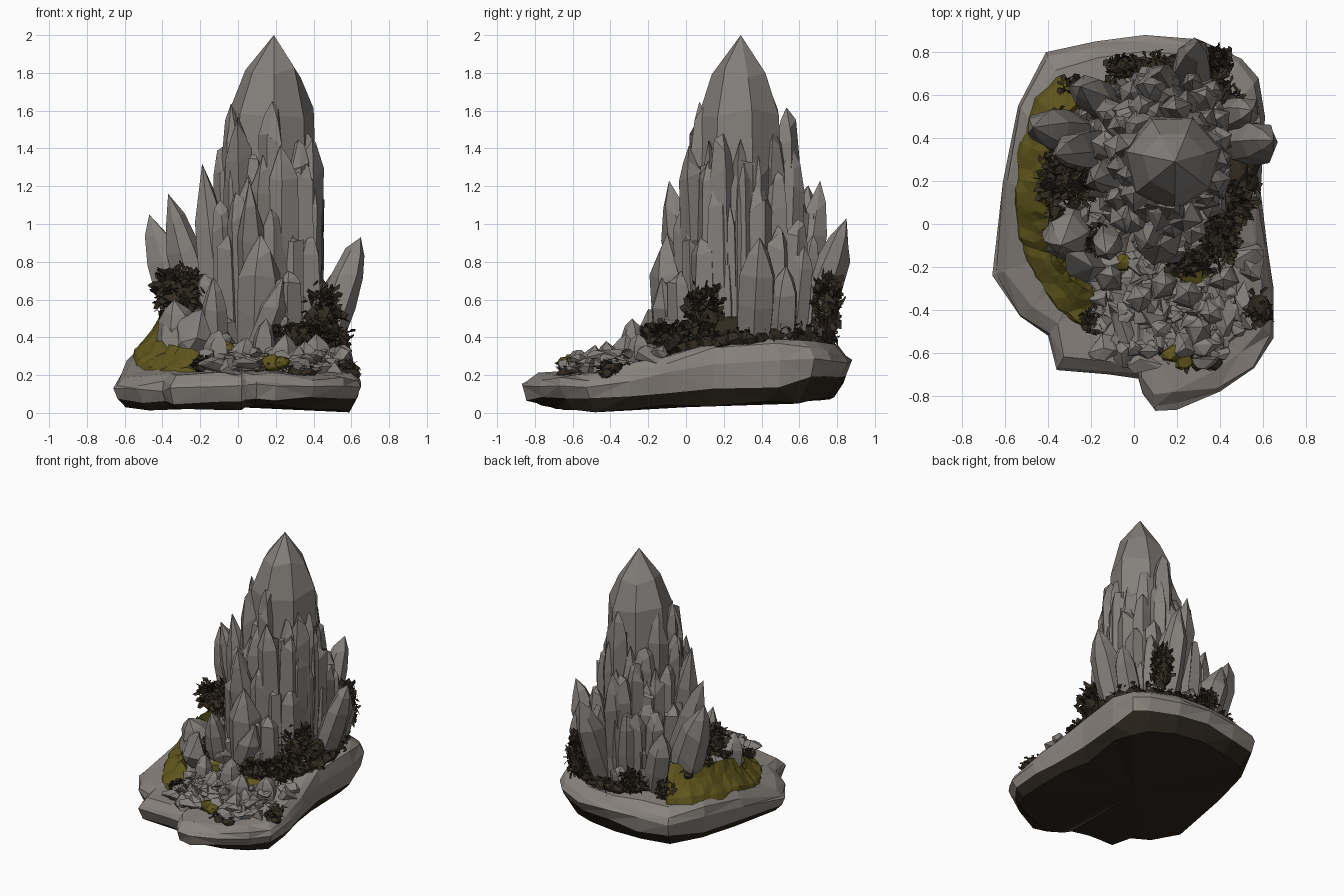
import bpy, bmesh, math, random
from mathutils import Vector, Matrix

rng = random.Random(7)
if "Cube" in bpy.data.objects:
    bpy.data.objects.remove(bpy.data.objects["Cube"])


def material(name, rgb):
    m = bpy.data.materials.new(name)
    m.use_nodes = True
    m.diffuse_color = (*rgb, 1)
    m.node_tree.nodes["Principled BSDF"].inputs["Base Color"].default_value = (*rgb, 1)
    return m


CRYSTAL = material("grey crystal", (0.23, 0.213, 0.198))
ROCK = material("warm grey rock", (0.25, 0.225, 0.205))
EARTH = material("dark earth", (0.024, 0.018, 0.011))
BUSH = material("dark brown foliage", (0.033, 0.024, 0.015))
MOSS = material("olive moss", (0.12, 0.097, 0.012))


def finish(name, bm, *mats):
    bmesh.ops.recalc_face_normals(bm, faces=bm.faces)
    me = bpy.data.meshes.new(name)
    bm.to_mesh(me)
    bm.free()
    for m in mats:
        me.materials.append(m)
    ob = bpy.data.objects.new(name, me)
    bpy.context.collection.objects.link(ob)


def lerp_table(v, table):
    for (a, p), (b, q) in zip(table, table[1:]):
        if v <= b:
            return p + (q - p) * max(0, (v - a) / (b - a))
    return table[-1][1]


def ground(x, y):
    z = lerp_table(y, [(-0.87, 0.2), (-0.5, 0.21), (-0.2, 0.27), (0.1, 0.36), (0.55, 0.41), (0.9, 0.33)])
    return z + 0.25 * min(0, x + 0.3)


def on_ground(x, y, lift=0.0):
    return Vector((x, y, ground(x, y) + lift))


def jit(a):
    return rng.uniform(-a, a)


def bridge(bm, a, b, mat=0):
    n = len(a)
    for i in range(n):
        f = bm.faces.new((a[i], a[(i + 1) % n], b[(i + 1) % n], b[i]))
        f.material_index = mat


# Base slab: outline rings stacked from the earthy underside to the top
outline = [(-0.41, 0.8), (-0.18, 0.85), (0.05, 0.88), (0.3, 0.86), (0.5, 0.77), (0.58, 0.68), (0.61, 0.5),
           (0.59, 0.15), (0.62, -0.1), (0.65, -0.3), (0.65, -0.53), (0.56, -0.67), (0.4, -0.78),
           (0.2, -0.865), (0.1, -0.87), (0.04, -0.79), (0.02, -0.72), (-0.12, -0.7), (-0.36, -0.68),
           (-0.4, -0.52), (-0.53, -0.43), (-0.66, -0.24), (-0.61, 0.2), (-0.54, 0.55)]


def underside(x, y):
    return lerp_table(y, [(-0.8, 0.04), (-0.5, 0.014), (-0.2, 0.025), (0.3, 0.05), (0.6, 0.06), (0.88, 0.1)])


def earth_line(x, y):
    z = lerp_table(y, [(-0.85, 0.07), (-0.3, 0.075), (0.0, 0.12), (0.5, 0.14), (0.65, 0.19)])
    return z - (0.02 if x < 0 else 0)


levels = [(0.89, underside), (0.965, earth_line),
          (1.0, lambda x, y: 0.45 * earth_line(x, y) + 0.55 * ground(x, y)),
          (0.98, lambda x, y: ground(x, y) - 0.03), (0.9, ground), (0.5, ground)]
bm = bmesh.new()
rings = []
for s, height in levels:
    ring = []
    for x, y in outline:
        k = s + (jit(0.018) if s < 1 else 0)
        ring.append(bm.verts.new((x * k, y * k, height(x * k, y * k) + jit(0.013))))
    rings.append(ring)
for i in range(len(rings) - 1):
    bridge(bm, rings[i], rings[i + 1], 1 if i == 0 else 0)
for ring, z, mat in ((rings[0], 0.03, 1), (rings[-1], ground(0, 0), 0)):
    c = bm.verts.new((0, 0, z))
    for i in range(len(ring)):
        bm.faces.new((ring[i], ring[(i + 1) % len(ring)], c)).material_index = mat
bmesh.ops.triangulate(bm, faces=bm.faces)
finish("base_slab", bm, ROCK, EARTH)


# A crystal is a faceted shaft with a shoulder and an off-centre point
def crystal(bm, base, tip, r, sides=6, shoulder=0.72, rough=0.12, crown=0.56):
    base, tip = Vector(base), Vector(tip)
    axis = tip - base
    rot = axis.to_track_quat('Z', 'Y').to_matrix()
    turn = rng.uniform(0, math.tau)
    wob = [1 + jit(rough) for _ in range(sides)]
    prev = None
    for t, k in ((0, 0.9), (shoulder * 0.6, 1.0), (shoulder, 0.9), ((1 + shoulder) / 2, crown)):
        ring = []
        for i in range(sides):
            a = turn + math.tau * i / sides
            rad = r * k * wob[i] * (1 + jit(rough * 0.4))
            tt = t + (jit(rough * 0.3) if t else 0)
            ring.append(bm.verts.new(base + axis * tt + rot @ Vector((math.cos(a) * rad, math.sin(a) * rad, 0))))
        if prev:
            bridge(bm, prev, ring)
        prev = ring
    apex = bm.verts.new(tip)
    for i in range(sides):
        bm.faces.new((prev[i], prev[(i + 1) % sides], apex))


bm = bmesh.new()
crystal(bm, (0.16, 0.3, 0.25), (0.19, 0.29, 2.0), 0.245, 7, 0.77, 0.06, 0.6)
finish("main_crystal", bm, CRYSTAL)

# Tiers of shards hugging the main crystal, tight on the left, with a gap for the left bush
tiers = [("upper_shards", 13, 0.19, (0.2, 0.24), (1.36, 1.68), (0.065, 0.09)),
         ("second_shards", 15, 0.23, (0.24, 0.3), (1.12, 1.45), (0.065, 0.09)),
         ("middle_shards", 17, 0.28, (0.29, 0.36), (0.9, 1.25), (0.06, 0.095)),
         ("lower_shards", 20, 0.32, (0.34, 0.4), (0.6, 0.98), (0.055, 0.085)),
         ("short_shards", 18, 0.35, (0.36, 0.43), (0.48, 0.72), (0.04, 0.065))]
for name, count, foot, reach, tops, width in tiers:
    bm = bmesh.new()
    for i in range(count):
        a = math.tau * (i + jit(0.3)) / count
        d = rng.uniform(*reach)
        c, s = math.cos(a) * 0.95, math.sin(a)
        x, y = min(0.17 + c * d, 0.39), 0.3 + s * d
        if tops[1] < 1 and x > 0.27 and y < 0.2:
            continue
        crystal(bm, (min(0.17 + c * foot, 0.36), 0.3 + s * foot, 0.3), (x, y, rng.uniform(*tops)),
                rng.uniform(*width), 5, 0.84, 0.2)
    finish(name, bm, CRYSTAL)

# Large leaning crystals around the foot: base, tip, radius
leaning = {
    "left_crystal": ((0.44, 0.36), (0.65, 0.39, 0.93), 0.1),
    "left_rear_crystal": ((0.42, 0.5), (0.55, 0.53, 0.78), 0.09),
    "right_crystal": ((-0.22, 0.4), (-0.47, 0.45, 1.05), 0.11),
    "right_tall_crystal": ((-0.1, 0.35), (-0.37, 0.32, 1.16), 0.1),
    "right_inner_crystal": ((-0.06, 0.25), (-0.19, 0.2, 1.32), 0.09),
    "right_rear_crystal": ((-0.12, 0.55), (-0.25, 0.64, 0.85), 0.1),
    "back_crystal": ((0.25, 0.6), (0.3, 0.85, 1.03), 0.1),
    "back_tall_crystal": ((0.15, 0.55), (0.12, 0.71, 1.23), 0.1),
    "front_crystal": ((0.11, -0.02), (0.12, -0.1, 0.95), 0.12),
    "front_stub": ((0.04, -0.07), (0.24, -0.13, 0.72), 0.1),
    "front_tall_crystal": ((0.1, 0.08), (0.06, -0.09, 1.23), 0.1),
    "front_right_crystal": ((-0.12, -0.04), (-0.13, -0.14, 0.72), 0.08),
    "side_rock": ((-0.29, 0.03), (-0.34, -0.1, 0.6), 0.12),
}
for name, ((x, y), tip, r) in leaning.items():
    bm = bmesh.new()
    crystal(bm, on_ground(x, y, -0.08), tip, r, 6, 0.68, 0.15)
    finish(name, bm, CRYSTAL)


# Angular chunk: convex hull of scattered points on an ellipsoid
def chunk(bm, centre, size, points=10):
    spin = Matrix.Rotation(rng.uniform(-0.4, 0.4), 3, 'Z')
    verts = []
    for _ in range(points):
        v = Vector((rng.gauss(0, 1), rng.gauss(0, 1), rng.gauss(0, 1))).normalized()
        verts.append(bm.verts.new(Vector(centre) + spin @ (v * Vector(size))))
    bmesh.ops.convex_hull(bm, input=verts)


# Rubble field at the front and around the foot
bm = bmesh.new()
for _ in range(170):
    x, y = rng.uniform(-0.2, 0.52), rng.uniform(-0.66, -0.1)
    if math.hypot((x - 0.15) / 0.37, (y + 0.37) / 0.31) < 1:
        s, t = rng.uniform(0.035, 0.075), rng.uniform(0.7, 1.4)
        chunk(bm, on_ground(x, y, rng.uniform(0.01, 0.08)), (s * t, s / t, s * rng.uniform(0.4, 0.7)))
for x, y, h in ((0.13, -0.28, 0.5), (0.25, -0.33, 0.42), (0.02, -0.35, 0.4), (0.38, -0.4, 0.38),
                (0.3, -0.5, 0.36), (-0.12, -0.25, 0.44), (0.42, -0.25, 0.42)):
    crystal(bm, on_ground(x, y, -0.02), (x + jit(0.03), y + jit(0.03), h), 0.07, 5, 0.6, 0.2)
for x, y in ((-0.14, -0.58), (-0.02, -0.61), (0.56, -0.2), (0.52, -0.15)):
    chunk(bm, on_ground(x, y, 0.03), (0.09, 0.07, 0.06), 12)
finish("front_rubble", bm, CRYSTAL)

bm = bmesh.new()
chunk(bm, (-0.23, -0.18, 0.42), (0.12, 0.09, 0.14), 16)
chunk(bm, (-0.33, -0.1, 0.41), (0.08, 0.09, 0.13), 14)
for i in range(26):
    a = math.radians(95 + i * 6)
    chunk(bm, on_ground(0.1 + 0.42 * math.cos(a), 0.28 + 0.39 * math.sin(a), 0.06), (0.07, 0.07, 0.11), 9)
finish("side_rubble", bm, CRYSTAL)


# Bush: a dark core bristling with folded leaf blades
def bush(bm, centre, size, blades):
    centre, size = Vector(centre), Vector(size)
    chunk(bm, centre - Vector((0, 0, size.z * 0.2)), size * 0.75, 22)
    for _ in range(blades):
        d = Vector((jit(1), jit(1), rng.uniform(-0.7, 1))).normalized()
        root = centre + d * size * rng.uniform(0.4, 0.75)
        end = root + (d * 0.8 + Vector((jit(0.9), jit(0.9), jit(0.7)))) * size * 0.3
        side = d.orthogonal().normalized()
        side.rotate(Matrix.Rotation(rng.uniform(0, math.tau), 3, d))
        mid = root.lerp(end, 0.6)
        pts = (root, mid + side * 0.02, end, mid - side * 0.02 + d * 0.01)
        a, b, c, e = (bm.verts.new(p) for p in pts)
        bm.faces.new((a, b, c))
        bm.faces.new((a, c, e))


bushes = {
    "right_bush": ((-0.3, 0.2, 0.65), (0.17, 0.12, 0.14), 340),
    "left_bush": ((0.42, 0.1, 0.53), (0.15, 0.12, 0.17), 380),
    "left_front_bush": ((0.4, -0.08, 0.4), (0.11, 0.13, 0.1), 220),
    "back_bush": ((0.38, 0.75, 0.57), (0.08, 0.09, 0.2), 280),
    "back_right_bush": ((-0.05, 0.73, 0.47), (0.09, 0.07, 0.1), 140),
    "right_rear_bush": ((-0.27, 0.62, 0.42), (0.09, 0.08, 0.1), 120),
    "front_bush": ((-0.17, -0.07, 0.42), (0.08, 0.09, 0.13), 120),
    "low_front_bush": ((0.27, -0.18, 0.4), (0.13, 0.07, 0.09), 160),
    "low_right_bush": ((-0.19, -0.45, 0.25), (0.06, 0.08, 0.06), 100),
}
for name, (centre, size, blades) in bushes.items():
    bm = bmesh.new()
    bush(bm, centre, size, blades)
    finish(name, bm, BUSH)

# Flat dark leaf litter lining the foot of the crystals and patches on the slab
bm = bmesh.new()
for i in range(22):
    a = math.radians(-55 + i * 10)
    bush(bm, on_ground(0.15 + 0.38 * math.cos(a), 0.3 + 0.43 * math.sin(a), 0.02), (0.09, 0.09, 0.065), 25)
for x, y, s, lift in ((0.57, -0.38, 0.1, 0), (0.59, -0.42, 0.08, -0.01), (0.3, -0.63, 0.08, 0.01),
                      (0.37, -0.64, 0.06, 0.01), (0.14, -0.56, 0.07, 0.02), (0.02, -0.18, 0.08, 0.03),
                      (-0.2, -0.1, 0.08, 0.03), (-0.37, 0.05, 0.06, 0.17), (-0.38, 0.3, 0.06, 0.17),
                      (-0.36, 0.5, 0.06, 0.13)):
    bush(bm, on_ground(x, y, lift), (s, s, s * 0.65), 25)
chunk(bm, (0.47, 0.26, 0.43), (0.08, 0.12, 0.09), 24)
finish("dark_litter", bm, BUSH)

# Moss crescent draped along the right side, rising inward and fading low at the front
path = [(-0.3, 0.66), (-0.42, 0.55), (-0.49, 0.36), (-0.51, 0.15), (-0.49, -0.05),
        (-0.43, -0.22), (-0.33, -0.36), (-0.18, -0.46)]
bm = bmesh.new()
grid = []
for a, b in zip(path, path[1:]):
    for k in range(4):
        p = Vector(a).lerp(Vector(b), k / 4)
        inward = (Vector((0.0, 0.15)) - p).normalized()
        rise = lerp_table(p.y, [(-0.45, 0.45), (-0.2, 0.6), (0.1, 1.1)])
        row = []
        for offset, lift in ((-0.05, -0.02), (-0.035, 0.025), (0.02, 0.06), (0.06, 0.1), (0.1, 0.16), (0.13, 0.0)):
            q = p + inward * (offset + jit(0.01))
            row.append(bm.verts.new(on_ground(q.x, q.y, lift * rise + jit(0.012))))
        grid.append(row)
for r, s in zip(grid, grid[1:]):
    for i in range(len(r) - 1):
        bm.faces.new((r[i], r[i + 1], s[i + 1], s[i]))
bmesh.ops.triangulate(bm, faces=bm.faces)
finish("moss_crescent", bm, MOSS)

# Small moss cushions among the rubble
bm = bmesh.new()
for x, y, s in ((0.2, -0.2, 0.08), (0.28, -0.24, 0.08), (-0.06, -0.18, 0.06), (0.19, -0.6, 0.07), (0.23, -0.64, 0.05)):
    chunk(bm, on_ground(x, y, 0.06), (s, s * 0.8, s * 0.75), 20)
finish("moss_cushions", bm, MOSS)
